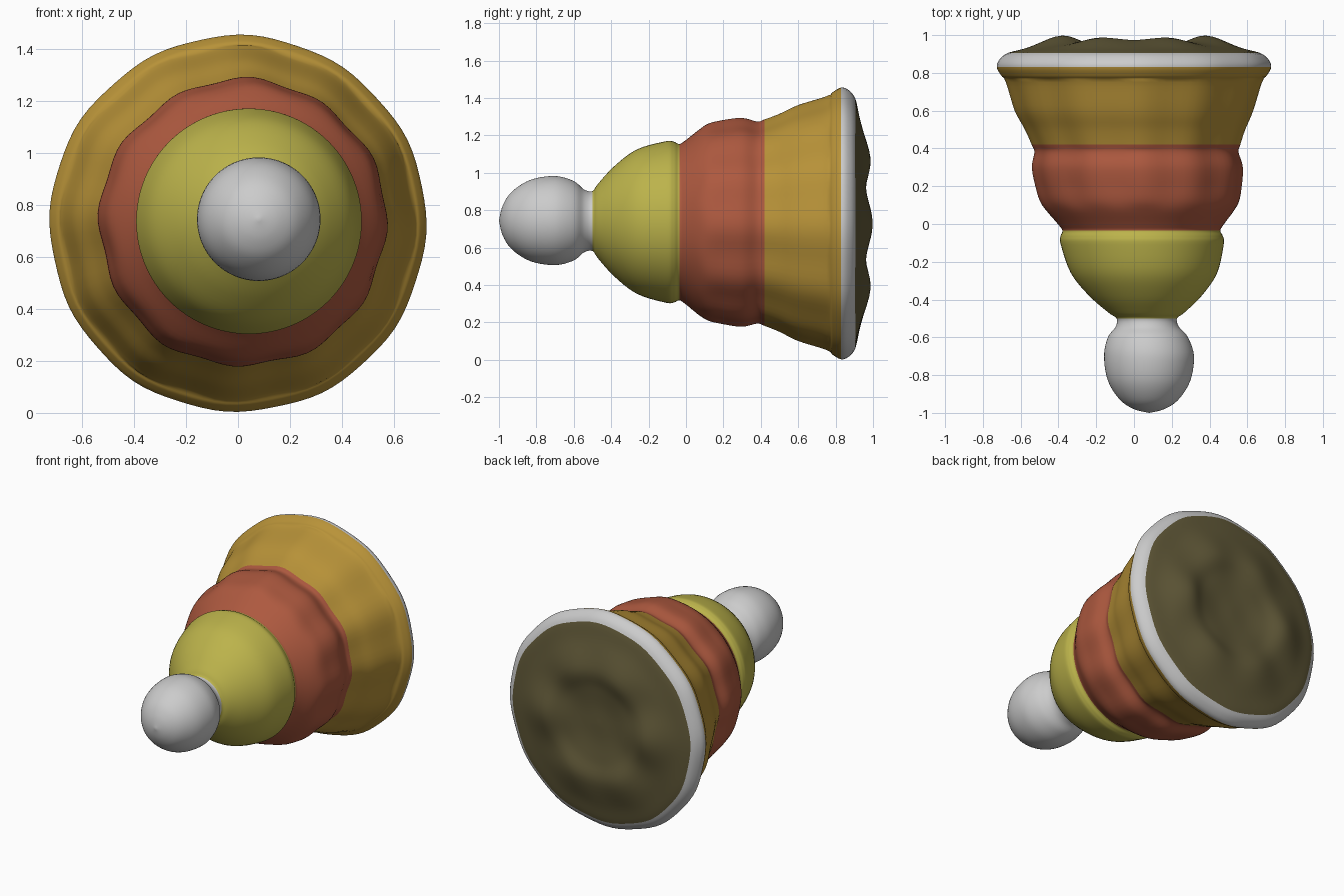
import bpy, bmesh, math
from mathutils import Vector

if "Cube" in bpy.data.objects:
    bpy.data.objects.remove(bpy.data.objects["Cube"])

SEG, SUB = 96, 5
PIVOT = Vector((0.03, 0.2, 0.735))

# Profile along y of each part: (y, radius)
TIP = [(-1.00, 0), (-0.98, 0.08), (-0.93, 0.155), (-0.83, 0.218),
       (-0.70, 0.238), (-0.60, 0.212), (-0.545, 0.168)]
YELLOW = [(-0.50, 0.16), (-0.47, 0.20), (-0.38, 0.298), (-0.26, 0.387),
          (-0.11, 0.431), (-0.065, 0.43)]
RED = [(-0.035, 0.418), (0, 0.44), (0.10, 0.515), (0.20, 0.54),
       (0.30, 0.552), (0.38, 0.535)]
ORANGE = [(0.42, 0.546), (0.50, 0.577), (0.60, 0.625), (0.75, 0.672), (0.785, 0.70)]
RIM = [(0.83, 0.724), (0.87, 0.71)]
BACK = [(0.905, 0.665), (0.93, 0.56), (0.978, 0.38), (0.955, 0.25), (0.94, 0.12), (0.94, 0)]
PROFILE = TIP + YELLOW + RED + ORANGE + RIM + BACK


def smooth_point(i, t):
    """Smooth profile point between rows i and i+1."""
    pts = PROFILE
    a, b = pts[max(i - 1, 0)], pts[i]
    c, d = pts[i + 1], pts[min(i + 2, len(pts) - 1)]
    return [0.5 * (2*q + (r - p)*t + (2*p - 5*q + 4*r - s)*t*t
                   + (3*q - p - 3*r + s)*t**3) for p, q, r, s in zip(a, b, c, d)]


def surface_point(y, r, a):
    """Body leans slightly; tiers ripple and the back face is lumpy."""
    lean = min(max((0.6 - y) / 1.3, 0), 1)
    cx, cz = 0.08 * lean, 0.728 + 0.017 * lean
    if -0.1 < y < 0.95 and r > 0.5:
        w = 0.007 if y < 0.77 else 0.003
        r += w * min((r - 0.5) / 0.04, 1) * (math.cos(12*a + 0.6) + 0.5*math.sin(5*a))
    if y > 0.85:
        k = math.exp(-((r - 0.40) / 0.13)**2)
        y += k * 0.02 * (math.cos(6*a) * 0.6 + math.cos(4*a) * 0.4)
    return (cx + r * math.cos(a), y, cz + r * math.sin(a))


def make_band(name, first, count, color=None):
    """Smooth band of the body starting at a profile row."""
    last = min(first + count, len(PROFILE) - 1)
    rows = [smooth_point(i, j / SUB) for i in range(first, last) for j in range(SUB)]
    rows.append(PROFILE[last])
    bm = bmesh.new()
    rings = []
    for y, r in rows:
        if r < 1e-5:
            rings.append([bm.verts.new(surface_point(y, 0, 0))] * SEG)
        else:
            rings.append([bm.verts.new(surface_point(y, r, math.tau * k / SEG))
                          for k in range(SEG)])
    for p, q in zip(rings, rings[1:]):
        for k in range(SEG):
            n = (k + 1) % SEG
            corners = list(dict.fromkeys((p[k], p[n], q[n], q[k])))
            if len(corners) > 2:
                bm.faces.new(corners)
    # Face every band outwards
    bmesh.ops.recalc_face_normals(bm, faces=bm.faces)
    bm.normal_update()
    if sum(f.normal.dot(f.calc_center_median() - PIVOT) for f in bm.faces) < 0:
        bmesh.ops.reverse_faces(bm, faces=bm.faces)
    for f in bm.faces:
        f.smooth = True
    me = bpy.data.meshes.new(name)
    bm.to_mesh(me)
    bm.free()
    ob = bpy.data.objects.new(name, me)
    bpy.context.collection.objects.link(ob)
    if color:
        mat = bpy.data.materials.new(name + "_color")
        mat.diffuse_color = (*color, 1)
        mat.use_nodes = True
        mat.node_tree.nodes["Principled BSDF"].inputs["Base Color"].default_value = mat.diffuse_color
        me.materials.append(mat)


# Ball tip, stacked coloured tiers, rim and lumpy back
parts = [("ball_tip", TIP, None),
         ("yellow_tier", YELLOW, (0.50, 0.45, 0.07)),
         ("red_tier", RED, (0.42, 0.10, 0.05)),
         ("orange_tier", ORANGE, (0.48, 0.29, 0.04)),
         ("pale_rim", RIM, None),
         ("back_face", BACK, (0.12, 0.10, 0.04))]
row = 0
for part, pts, col in parts:
    make_band(part, row, len(pts), col)
    row += len(pts)
